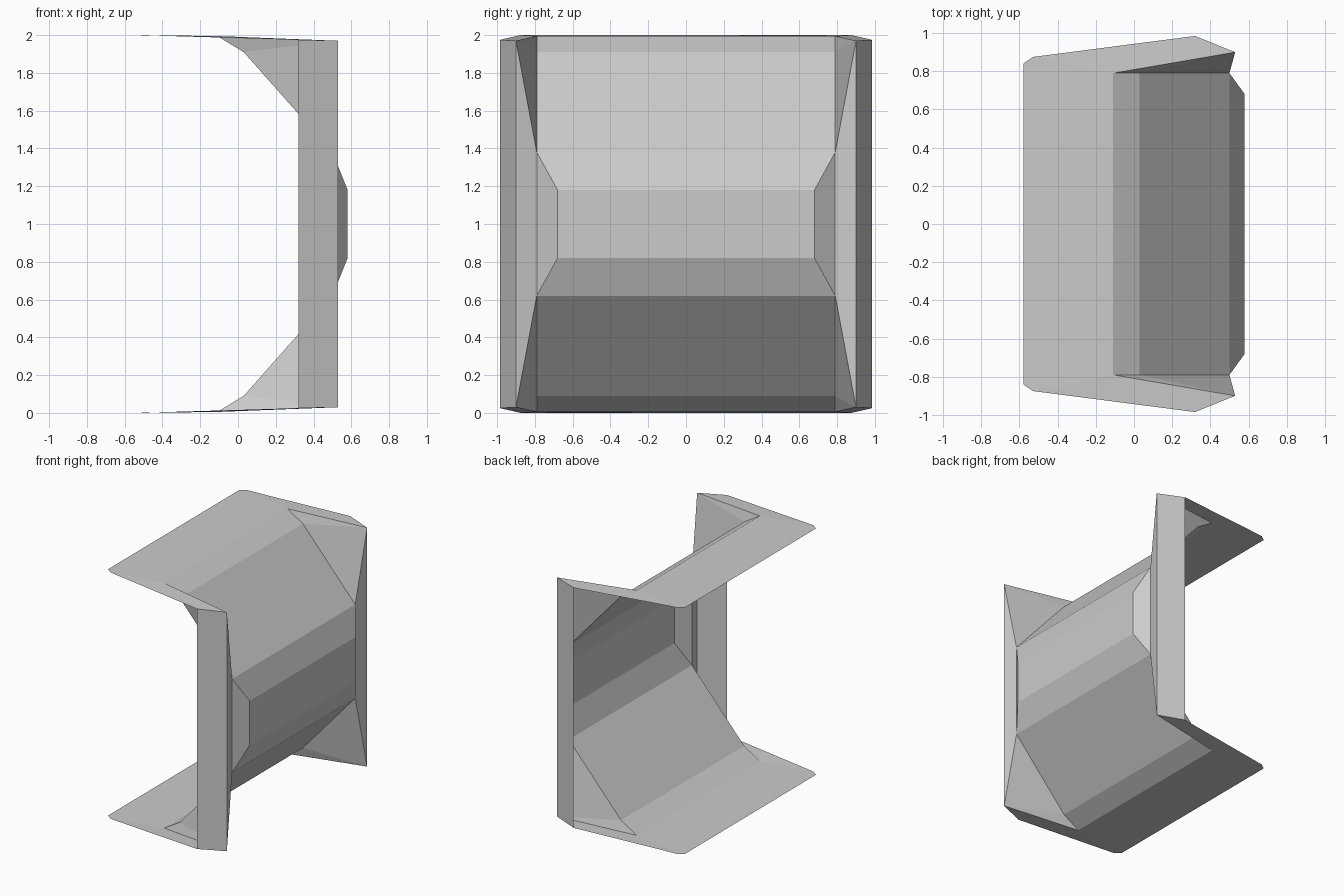
import bpy
import bmesh

if "Cube" in bpy.data.objects:
    bpy.data.objects.remove(bpy.data.objects["Cube"], do_unlink=True)

grey = bpy.data.materials.new("plain grey")
grey.use_nodes = True
colour = (0.6, 0.6, 0.6, 1)
grey.diffuse_color = colour
grey.node_tree.nodes["Principled BSDF"].inputs["Base Color"].default_value = colour

# Corner points of one quarter, measured from the centre at mid height
rear = (-0.58, 0.84, 1.0)
chamfer = (-0.53, 0.875, 1.0)
outer = (0.32, 0.985, 0.975)
tip = (0.53, 0.90, 0.97)
fold = (-0.11, 0.79, 0.995)
bend = (0.03, 0.79, 0.91)
shoulder = (0.50, 0.79, 0.38)
nose = (0.58, 0.68, 0.18)


def mid(p):
    """Same point on the lengthwise centre plane."""
    return (p[0], 0, p[2])


def low(p):
    """Same point at mid height."""
    return (p[0], p[1], 0)


def part(name, faces):
    """Thin sheet from quarter faces, mirrored across y and z."""
    bm = bmesh.new()
    for face in faces:
        bm.faces.new([bm.verts.new(p) for p in face])
    bmesh.ops.remove_doubles(bm, verts=bm.verts, dist=0.0001)
    mesh = bpy.data.meshes.new(name)
    bm.to_mesh(mesh)
    bm.free()
    mesh.materials.append(grey)
    obj = bpy.data.objects.new(name, mesh)
    obj.location.z = 1
    bpy.context.collection.objects.link(obj)
    mirror = obj.modifiers.new("mirror", "MIRROR")
    mirror.use_axis = (False, True, True)
    return obj


# Flat top and bottom sheets
part("top_and_bottom_sheets", [
    (mid(rear), mid(fold), fold, chamfer, rear),
    (chamfer, fold, tip, outer),
])

# Folded panel running across the middle
profile = [fold, bend, shoulder, nose]
strips = [(mid(a), mid(b), b, a) for a, b in zip(profile, profile[1:])]
strips.append((mid(nose), low(mid(nose)), low(nose), nose))
part("folded_panel", strips)

# Upright strips at the two ends
part("end_posts", [(outer, tip, low(tip), low(outer))])

# Triangular webs joining panel, sheets and posts
part("corner_webs", [(fold, bend, tip), (bend, shoulder, tip)])

# Narrow faces between the posts and the panel
part("post_returns", [(shoulder, low(shoulder), low(tip), tip)])

# Sloped ends of the raised middle band
part("band_ends", [(shoulder, nose, low(nose), low(shoulder))])
